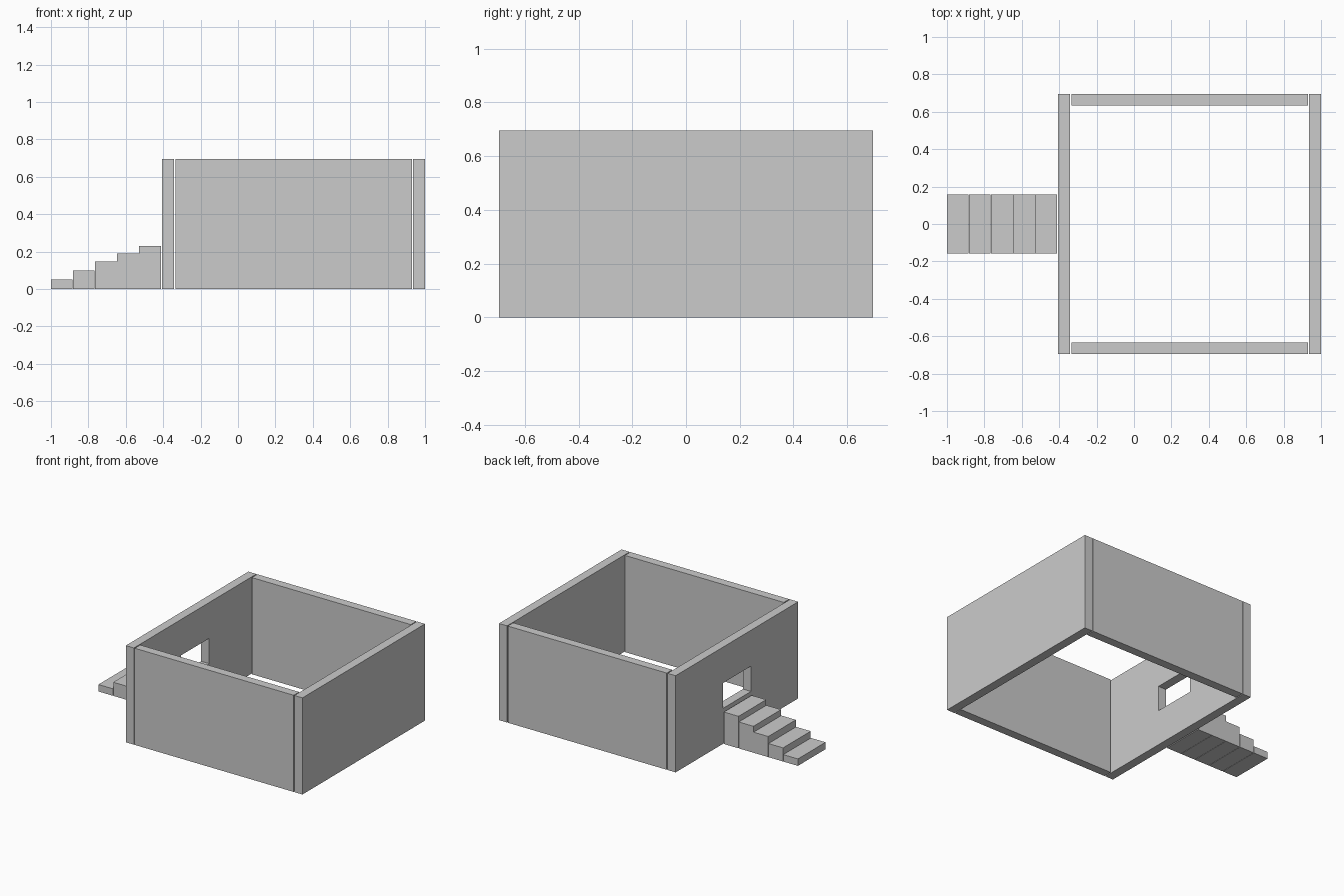
import bpy
import bmesh

if "Cube" in bpy.data.objects:
    bpy.data.objects.remove(bpy.data.objects["Cube"])


def box(name, lo, hi):
    """Axis-aligned block between two corners."""
    bm = bmesh.new()
    bmesh.ops.create_cube(bm, size=1)
    for v in bm.verts:
        v.co = [lo[i] + (v.co[i] + 0.5) * (hi[i] - lo[i]) for i in range(3)]
    mesh = bpy.data.meshes.new(name)
    bm.to_mesh(mesh)
    bm.free()
    obj = bpy.data.objects.new(name, mesh)
    bpy.context.collection.objects.link(obj)
    return obj


HEIGHT = 0.695
HALF_Y = 0.696

# Walls, with narrow joints at the corners
box("front_wall", (-0.334, -HALF_Y, 0), (0.93, -0.634, HEIGHT))
box("back_wall", (-0.334, 0.634, 0), (0.93, HALF_Y, HEIGHT))
box("right_wall", (0.936, -HALF_Y, 0), (1.0, HALF_Y, HEIGHT))
entrance_wall = box("entrance_wall", (-0.405, -HALF_Y, 0), (-0.341, HALF_Y, HEIGHT))

# Doorway cut through the wall above the stairs
cutter = box("doorway_cutter", (-0.5, -0.16, 0.255), (-0.25, 0.16, 0.437))
cutter.hide_render = True
cutter.display_type = 'WIRE'
cut = entrance_wall.modifiers.new("doorway", 'BOOLEAN')
cut.operation = 'DIFFERENCE'
cut.solver = 'EXACT'
cut.object = cutter

# Stairs rising to the doorway
for i, top in enumerate((0.05, 0.098, 0.148, 0.19, 0.23)):
    x = -1.0 + i * 0.118
    box(f"step_{i + 1}", (x, -0.157, 0), (x + 0.116, 0.157, top))
